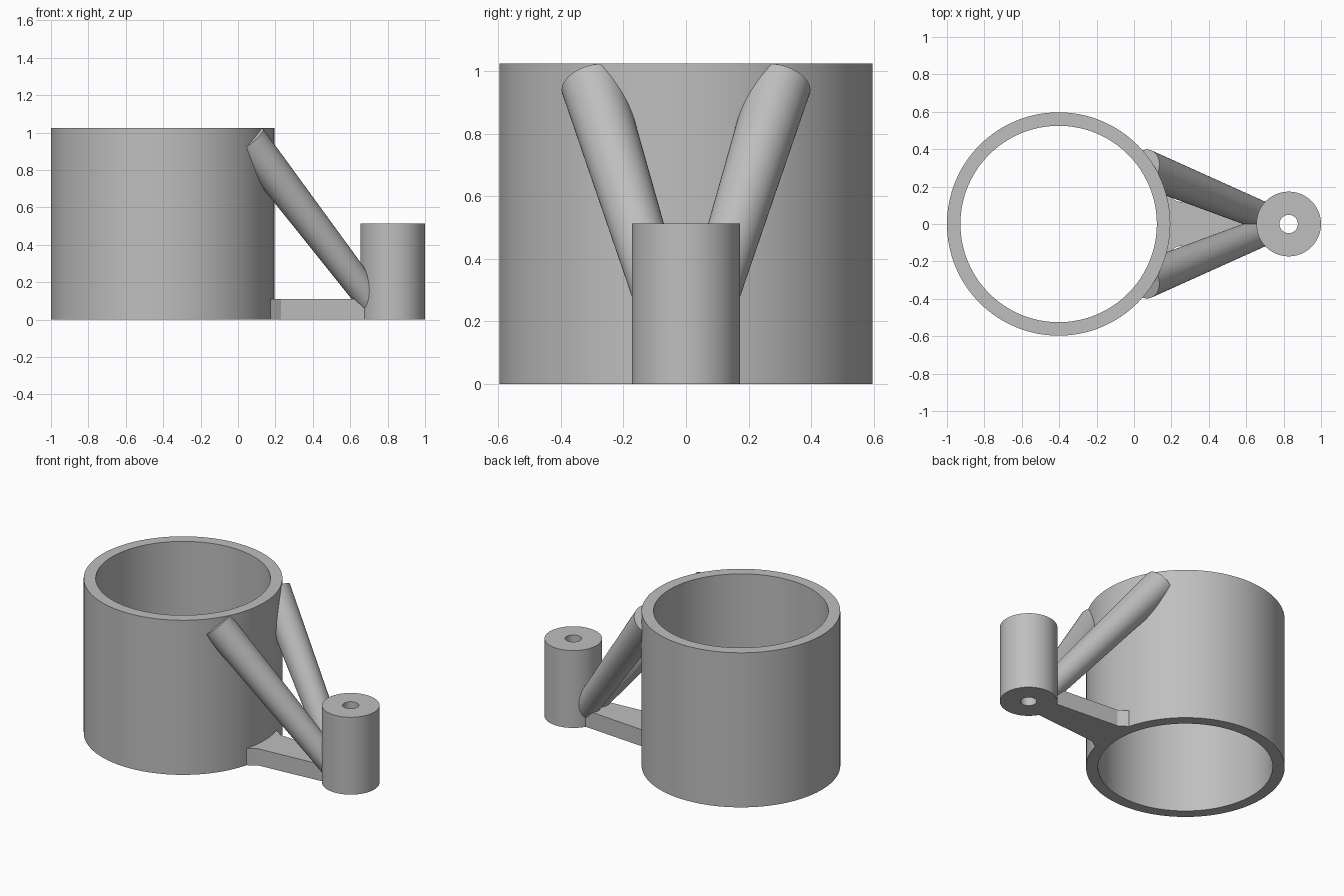
import bpy
import bmesh
import math
from mathutils import Vector

cube = bpy.data.objects.get("Cube")
if cube:
    bpy.data.objects.remove(cube, do_unlink=True)

grey = bpy.data.materials.new("plain_grey")
grey.use_nodes = True
grey.diffuse_color = (0.52, 0.52, 0.52, 1)
grey.node_tree.nodes["Principled BSDF"].inputs["Base Color"].default_value = grey.diffuse_color

RING_X, RING_OUTER, RING_INNER, RING_HEIGHT = -0.403, 0.597, 0.525, 1.025
POST_X, POST_OUTER, POST_INNER, POST_HEIGHT = 0.827, 0.173, 0.049, 0.513


def finish(name, bm):
    """Turn a bmesh into a grey object with consistent normals."""
    bmesh.ops.recalc_face_normals(bm, faces=bm.faces)
    mesh = bpy.data.meshes.new(name)
    bm.to_mesh(mesh)
    bm.free()
    mesh.materials.append(grey)
    obj = bpy.data.objects.new(name, mesh)
    bpy.context.collection.objects.link(obj)
    return obj


def smooth(obj):
    bpy.ops.object.select_all(action='DESELECT')
    obj.select_set(True)
    bpy.context.view_layer.objects.active = obj
    bpy.ops.object.shade_smooth_by_angle(angle=math.radians(30))


def sleeve(name, x, outer, inner, height, sides):
    """Hollow upright cylinder, spun from a rectangular wall section."""
    bm = bmesh.new()
    section = [(inner, 0), (outer, 0), (outer, height), (inner, height)]
    verts = [bm.verts.new((x + r, 0, z)) for r, z in section]
    edges = [bm.edges.new((verts[i], verts[i - 1])) for i in range(4)]
    bmesh.ops.spin(bm, geom=verts + edges, cent=(x, 0, 0), axis=(0, 0, 1),
                   angle=math.tau, steps=sides, use_merge=True)
    bmesh.ops.remove_doubles(bm, verts=bm.verts, dist=0.0001)
    smooth(finish(name, bm))


def cone(name, start, end, r_start, r_end, sides):
    """Solid round bar between two points."""
    start, end = Vector(start), Vector(end)
    axis = end - start
    bm = bmesh.new()
    made = bmesh.ops.create_cone(bm, cap_ends=True, segments=sides, radius1=r_start,
                                 radius2=r_end, depth=axis.length)
    turn = axis.to_track_quat('Z', 'Y').to_matrix()
    bmesh.ops.rotate(bm, verts=made["verts"], matrix=turn)
    bmesh.ops.translate(bm, verts=made["verts"], vec=(start + end) / 2)
    return finish(name, bm)


# Large open ring and small drilled post
sleeve("holder_ring", RING_X, RING_OUTER, RING_INNER, RING_HEIGHT, 128)
sleeve("mounting_post", POST_X, POST_OUTER, POST_INNER, POST_HEIGHT, 64)

# Flat base web, flared where it meets the ring
bm = bmesh.new()
side = [(0.15, 0.157), (0.175, 0.157), (0.23, 0.12), (0.7, 0.083)]
outline = side + [(x, -y) for x, y in reversed(side)]
face = bm.faces.new([bm.verts.new((x, y, 0)) for x, y in outline])
lifted = bmesh.ops.extrude_face_region(bm, geom=[face], use_keep_orig=True)
top = [v for v in lifted["geom"] if isinstance(v, bmesh.types.BMVert)]
bmesh.ops.translate(bm, verts=top, vec=(0, 0, 0.11))
finish("base_web", bm)

# Two tapered braces, trimmed so the ring bore stays clear
bore = cone("bore_cutter", (RING_X, 0, -1), (RING_X, 0, 2), 0.535, 0.535, 128)
bore.hide_render = True
for name, s in (("left_brace", 1), ("right_brace", -1)):
    brace = cone(name, (0.055, 0.301 * s, 0.96), (0.72, 0.029 * s, 0.09), 0.1, 0.075, 48)
    trim = brace.modifiers.new("trim", 'BOOLEAN')
    trim.operation = 'DIFFERENCE'
    trim.solver = 'EXACT'
    trim.object = bore
    smooth(brace)
    bpy.ops.object.modifier_apply(modifier=trim.name)
bpy.data.objects.remove(bore, do_unlink=True)
